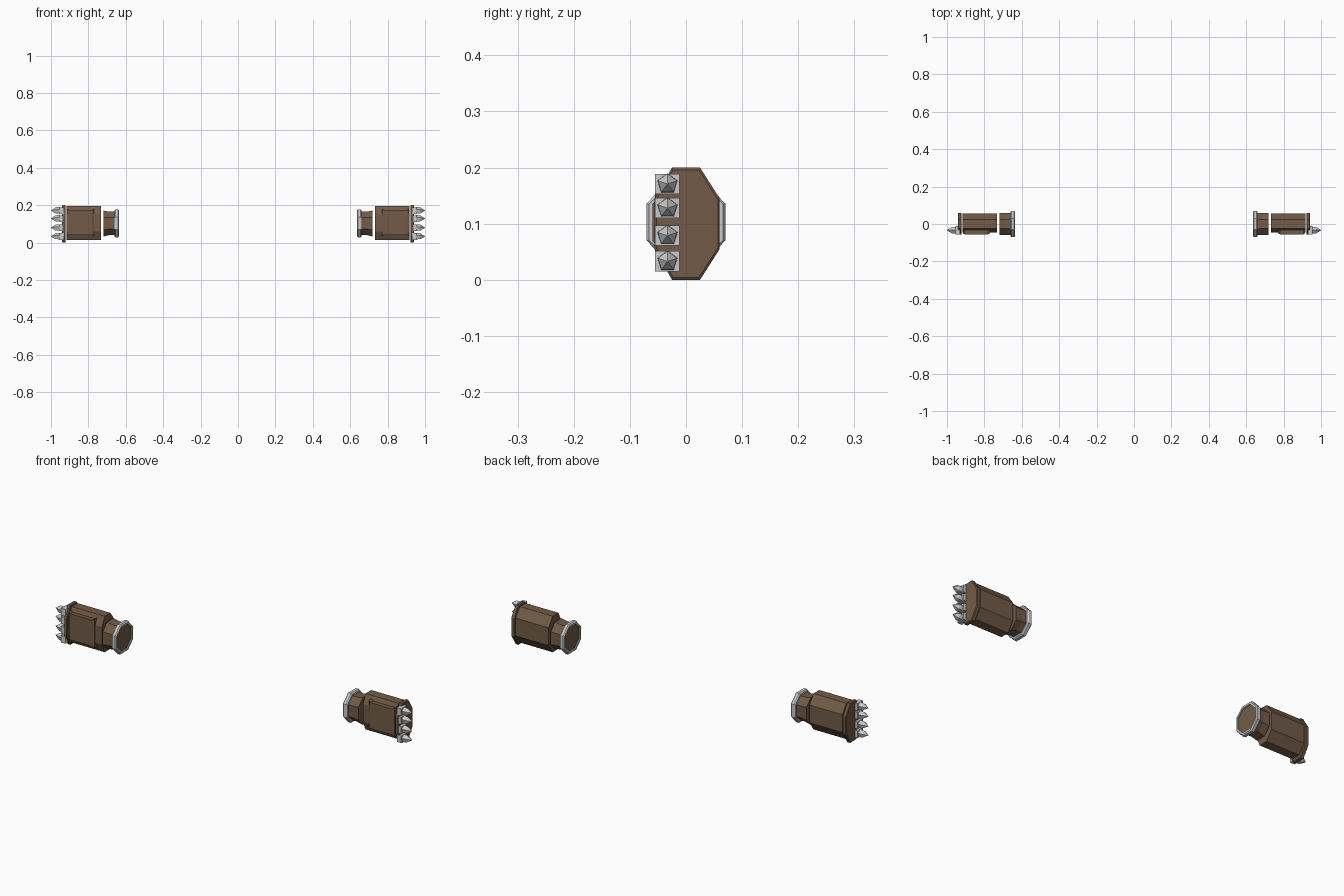
import bpy, bmesh, math

if "Cube" in bpy.data.objects:
    bpy.data.objects.remove(bpy.data.objects["Cube"])

brown = bpy.data.materials.new("leather_brown")
brown.diffuse_color = (0.17, 0.105, 0.065, 1)
brown.use_nodes = True
brown.node_tree.nodes["Principled BSDF"].inputs["Base Color"].default_value = brown.diffuse_color


def octagon(y0, y1, z0, z1, fy, fz):
    """Eight-sided section; fy, fz are half lengths of the flat sides."""
    cy, cz = 0.0, (z0 + z1) / 2
    return [(cy - fy, z0), (cy + fy, z0), (y1, cz - fz), (y1, cz + fz),
            (cy + fy, z1), (cy - fy, z1), (y0, cz + fz), (y0, cz - fz)]


def rect(y0, y1, z0, z1):
    return [(y0, z0), (y1, z0), (y1, z1), (y0, z1)]


def polygon(y, z, r, n):
    return [(y + r * math.sin(2 * math.pi * i / n), z + r * math.cos(2 * math.pi * i / n))
            for i in range(n)]


def loft(name, side, sections, mat=None, closed_loop=False):
    """Skin (x, outline) sections; cap the ends or join last to first."""
    bm = bmesh.new()
    rings = [[bm.verts.new((side * x, y, z)) for y, z in pts] for x, pts in sections]
    pairs = list(zip(rings, rings[1:]))
    if closed_loop:
        pairs.append((rings[-1], rings[0]))
    else:
        bm.faces.new(rings[0])
        bm.faces.new(rings[-1])
    n = len(rings[0])
    for a, b in pairs:
        for i in range(n):
            j = (i + 1) % n
            bm.faces.new((a[i], a[j], b[j], b[i]))
    bmesh.ops.recalc_face_normals(bm, faces=bm.faces)
    me = bpy.data.meshes.new(name)
    bm.to_mesh(me)
    bm.free()
    if mat:
        me.materials.append(mat)
    ob = bpy.data.objects.new(name, me)
    bpy.context.collection.objects.link(ob)
    return ob


for side, tag in ((1, "right"), (-1, "left")):
    # Metal rim around the wrist opening
    big = octagon(-0.07, 0.07, 0.028, 0.178, 0.03, 0.033)
    mid = octagon(-0.066, 0.066, 0.033, 0.173, 0.028, 0.032)
    hole = octagon(-0.058, 0.058, 0.042, 0.164, 0.025, 0.028)
    loft("cuff_rim_" + tag, side,
         [(0.636, hole), (0.636, mid), (0.641, big), (0.655, big), (0.661, mid), (0.661, hole)],
         closed_loop=True)

    # Wrist sleeve
    loft("wrist_" + tag, side,
         [(0.641, octagon(-0.06, 0.06, 0.04, 0.166, 0.026, 0.03)),
          (0.685, octagon(-0.058, 0.058, 0.041, 0.165, 0.025, 0.03)),
          (0.718, octagon(-0.06, 0.06, 0.033, 0.171, 0.025, 0.033))], brown)

    # Hand body
    body = octagon(-0.045, 0.056, 0.013, 0.195, 0.023, 0.045)
    loft("hand_" + tag, side, [(0.732, body), (0.917, body)], brown)

    # Raised plate on the front of the hand, chamfered edges
    loft("hand_plate_" + tag, side,
         [(0.77, rect(-0.05, -0.02, 0.034, 0.182)),
          (0.78, rect(-0.055, -0.02, 0.042, 0.174)),
          (0.905, rect(-0.055, -0.02, 0.042, 0.174)),
          (0.915, rect(-0.05, -0.02, 0.034, 0.182))], brown)

    # Knuckle band
    band = octagon(-0.056, 0.06, 0.0, 0.2, 0.025, 0.045)
    inner = octagon(-0.053, 0.057, 0.004, 0.196, 0.023, 0.043)
    loft("knuckle_band_" + tag, side,
         [(0.921, inner), (0.924, band), (0.938, band), (0.941, inner)], brown)

    # Four studs: square base and five-sided point
    for i, z in enumerate((0.033, 0.079, 0.128, 0.171)):
        loft(f"stud_base_{tag}_{i + 1}", side,
             [(0.93, rect(-0.055, -0.012, z - 0.018, z + 0.018)),
              (0.955, rect(-0.055, -0.012, z - 0.018, z + 0.018))])
        loft(f"stud_point_{tag}_{i + 1}", side,
             [(0.953, polygon(-0.033, z, 0.019, 5)),
              (0.974, polygon(-0.033, z, 0.018, 5)),
              (1.0, polygon(-0.033, z, 0.001, 5))])
